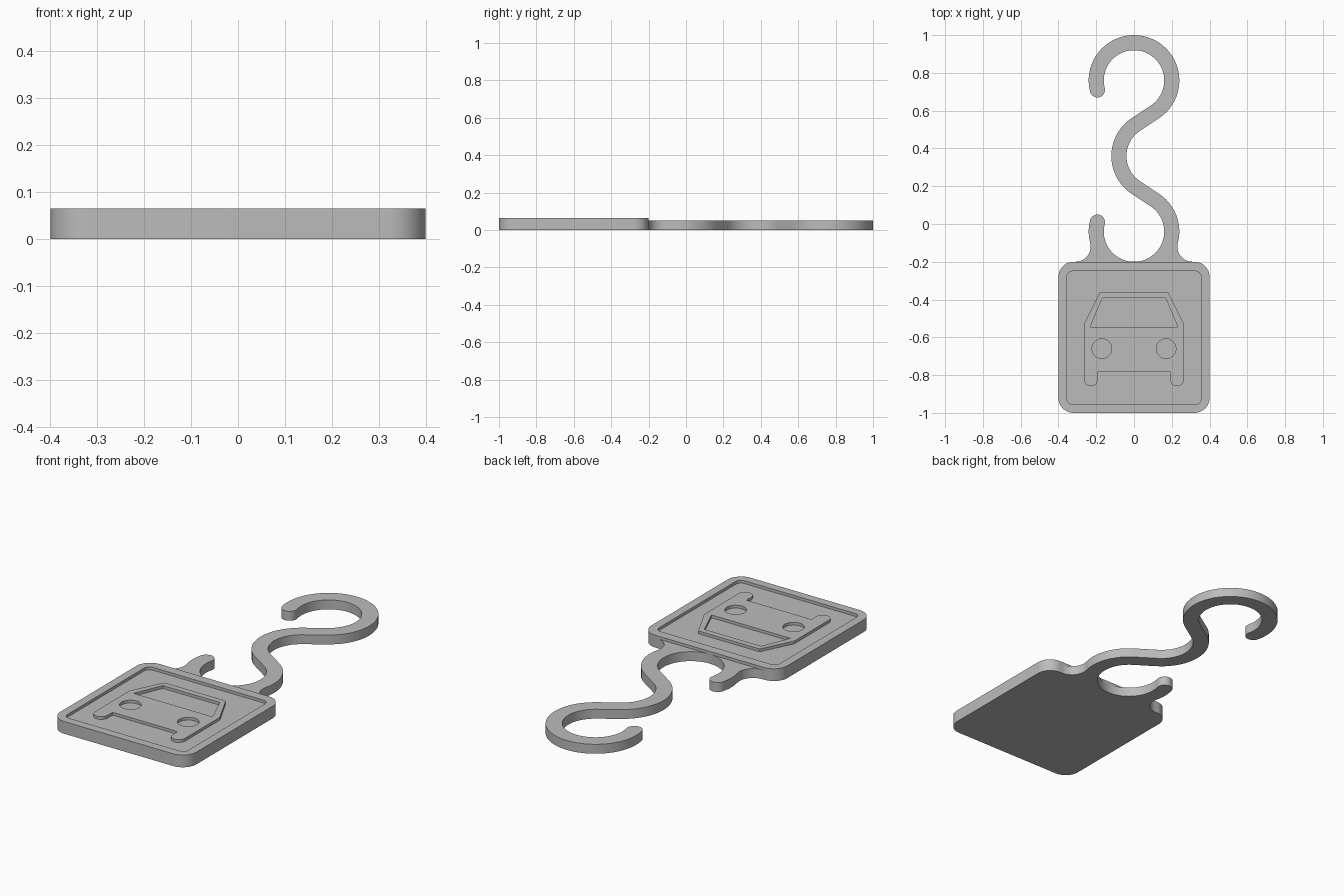
import bpy, bmesh
from math import cos, sin, radians, degrees, atan2, acos, hypot

cube = bpy.data.objects.get("Cube")
if cube:
    bpy.data.objects.remove(cube, do_unlink=True)

grey = bpy.data.materials.new("plain grey")
grey.use_nodes = True
colour = (0.5, 0.5, 0.5, 1)
grey.diffuse_color = colour
grey.node_tree.nodes["Principled BSDF"].inputs["Base Color"].default_value = colour


def polar(c, r, a):
    return (c[0] + r * cos(radians(a)), c[1] + r * sin(radians(a)))


def arc(c, r, a0, a1, step=6):
    """Points along an arc, angles in degrees."""
    n = max(2, round(abs(a1 - a0) / step))
    return [polar(c, r, a0 + (a1 - a0) * i / n) for i in range(n + 1)]


def rounded_rect(x, y0, y1, r):
    corners = [(x - r, y1 - r), (r - x, y1 - r), (r - x, y0 + r), (x - r, y0 + r)]
    return [p for i, c in enumerate(corners) for p in arc(c, r, 90 * i, 90 * i + 90)]


def mirrored(half):
    """Close a right-hand outline with its mirror image."""
    return half + [(-x, y) for x, y in reversed(half)]


def prism(name, outline, z0, z1):
    bm = bmesh.new()
    face = bm.faces.new([bm.verts.new((x, y, z0)) for x, y in outline])
    top = bmesh.ops.extrude_face_region(bm, geom=[face])["geom"]
    bmesh.ops.translate(bm, vec=(0, 0, z1 - z0),
                        verts=[v for v in top if isinstance(v, bmesh.types.BMVert)])
    bmesh.ops.recalc_face_normals(bm, faces=bm.faces)
    mesh = bpy.data.meshes.new(name)
    bm.to_mesh(mesh)
    bm.free()
    mesh.materials.append(grey)
    ob = bpy.data.objects.new(name, mesh)
    bpy.context.collection.objects.link(ob)
    return ob


def activate(ob):
    bpy.ops.object.select_all(action='DESELECT')
    ob.select_set(True)
    bpy.context.view_layer.objects.active = ob


def cut(ob, cutter):
    mod = ob.modifiers.new("cut", 'BOOLEAN')
    mod.operation, mod.solver, mod.object = 'DIFFERENCE', 'EXACT', cutter
    activate(ob)
    bpy.ops.object.modifier_apply(modifier=mod.name)
    bpy.data.objects.remove(cutter, do_unlink=True)


BASE, TOP = 0.05, 0.065

# Square plate with a raised rim
plate = prism("tag_plate", rounded_rect(0.4, -1, -0.2, 0.08), 0, TOP)
cut(plate, prism("recess_cutter", rounded_rect(0.355, -0.955, -0.25, 0.03), BASE, 0.2))

# Raised vehicle emblem with open windscreen and lamps
emblem = prism("vehicle_emblem", mirrored(
    [(0.18, -0.36), (0.265, -0.53)]
    + arc((0.228, -0.822), 0.037, 0, -180)
    + [(0.191, -0.78)]), BASE - 0.005, TOP)
cut(emblem, prism("windscreen_cutter",
                  mirrored([(0.167, -0.392), (0.232, -0.545)]), 0, 0.2))
for side in (-1, 1):
    cut(emblem, prism("lamp_cutter", arc((side * 0.17, -0.66), 0.052, 0, 354), 0, 0.2))

# Hook: an S of three equal bends joined by tangent lines
R, W = 0.2, 0.04
low, mid, high = (0, -0.04), (0.12, 0.36), (0, 0.76)
dx, dy = mid[0] - high[0], mid[1] - high[1]
t = -(degrees(atan2(dy, dx)) + degrees(acos(2 * R / hypot(dx, dy))))
e = 14.5                                  # angle of the open tips
fillet = (0.31, -0.12)
IN, OUT = R - W, R + W
hook = prism("hook", (
    [(-0.31, -0.22)]
    + arc((-fillet[0], fillet[1]), 0.08, -90, e)
    + arc(low, OUT, 180 + e, 180 - e)[1:]
    + arc(polar(low, R, 180 - e), W, 180 - e, -e, 12)[1:]
    + arc(low, IN, 180 - e, 360 + t)[1:]
    + arc(mid, OUT, 180 + t, 180 - t)
    + arc(high, IN, -t, 180 + e)
    + arc(polar(high, R, 180 + e), W, e, e - 180, 12)[1:]
    + arc(high, OUT, 180 + e, -t)[1:]
    + arc(mid, IN, 180 - t, 180 + t)
    + arc(low, OUT, t, -e)
    + arc(fillet, 0.08, 180 - e, 270)[1:]
    + [(0.31, -0.22)]), 0, BASE)

# Smooth the curved walls, keep the corners crisp
for ob in (plate, emblem, hook):
    activate(ob)
    bpy.ops.object.shade_smooth_by_angle(angle=radians(20))
